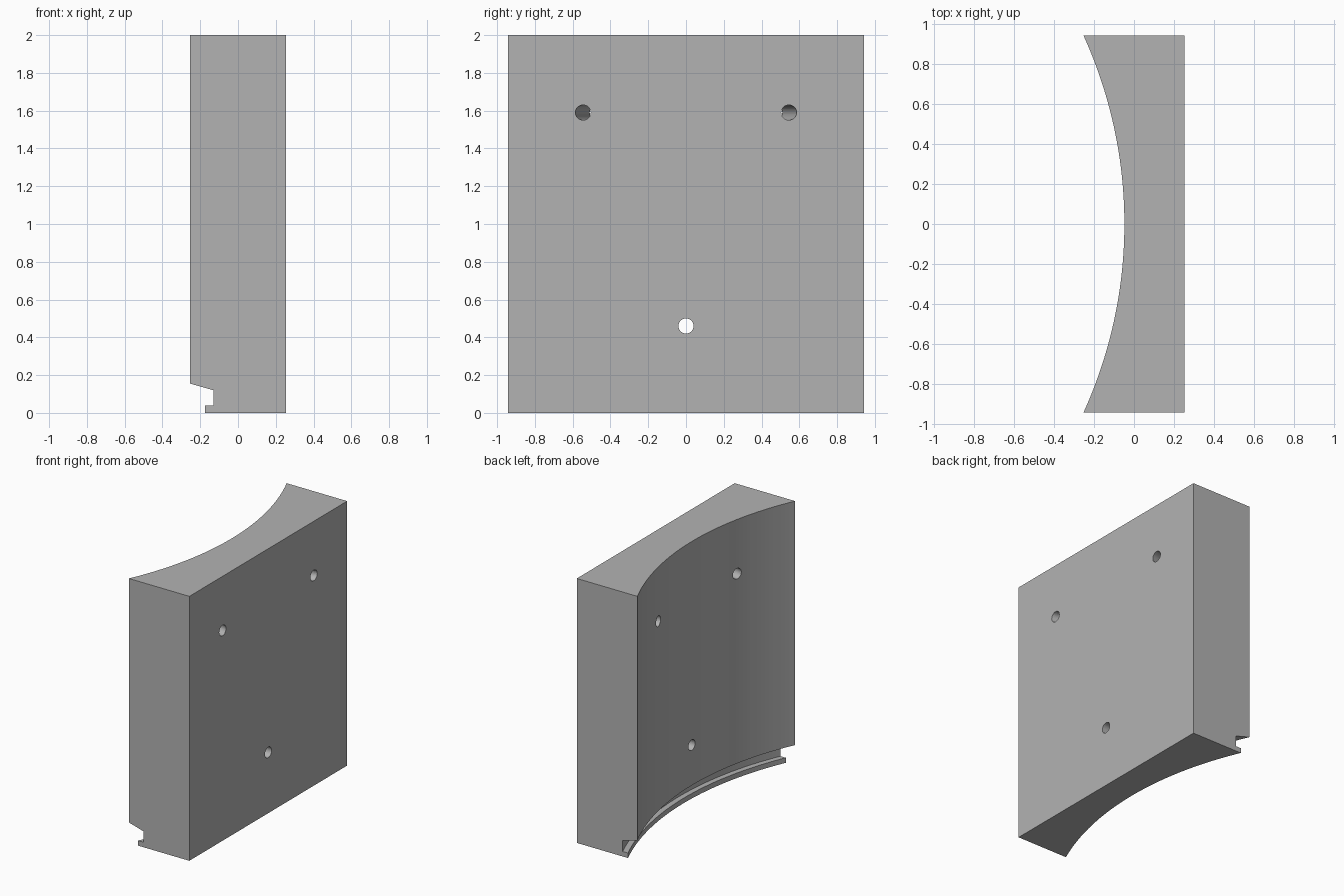
import bpy, bmesh, math
from mathutils import Matrix, Vector

if "Cube" in bpy.data.objects:
    bpy.data.objects.remove(bpy.data.objects["Cube"], do_unlink=True)

AXIS_X = -2.32          # vertical axis of the curved face
HALF_X, HALF_Y, HEIGHT = 0.253, 0.943, 2.0

grey = bpy.data.materials.new("plain grey")
grey.use_nodes = True
colour = (0.45, 0.45, 0.45, 1)
grey.diffuse_color = colour
grey.node_tree.nodes["Principled BSDF"].inputs["Base Color"].default_value = colour


def finish(name, bm):
    bmesh.ops.recalc_face_normals(bm, faces=bm.faces)
    mesh = bpy.data.meshes.new(name)
    bm.to_mesh(mesh)
    bm.free()
    mesh.materials.append(grey)
    obj = bpy.data.objects.new(name, mesh)
    bpy.context.collection.objects.link(obj)
    return obj


def cut(target, cutter):
    cutter.hide_render = True
    mod = target.modifiers.new(cutter.name, "BOOLEAN")
    mod.operation = "DIFFERENCE"
    mod.solver = "EXACT"
    mod.object = cutter
    bpy.context.view_layer.objects.active = target
    bpy.ops.object.modifier_apply(modifier=mod.name)
    bpy.data.objects.remove(cutter, do_unlink=True)


# Solid block
bm = bmesh.new()
bmesh.ops.create_cube(bm, size=1)
bmesh.ops.scale(bm, vec=(2 * HALF_X, 2 * HALF_Y, HEIGHT), verts=bm.verts)
bmesh.ops.translate(bm, vec=(0, 0, HEIGHT / 2), verts=bm.verts)
block = finish("curved_block", bm)

# Curved face with the undercut groove and bottom lip, swept round the axis
profile = [(1.5, 2.2), (2.272, 2.2), (2.272, 0.155), (2.384, 0.12),
           (2.384, 0.038), (2.343, 0.038), (2.343, -0.2), (1.5, -0.2)]
bm = bmesh.new()
sweep = math.radians(60)
turn = Matrix.Rotation(-sweep / 2, 3, "Z")
centre = Vector((AXIS_X, 0, 0))
first = bm.faces.new([bm.verts.new(centre + turn @ Vector((r, 0, z))) for r, z in profile])
bmesh.ops.spin(bm, geom=[first] + first.edges[:] + first.verts[:], cent=centre,
               axis=(0, 0, 1), angle=sweep, steps=72)
bmesh.ops.remove_doubles(bm, verts=bm.verts, dist=1e-5)
cut(block, finish("curve_cutter", bm))

# Three bolt holes aimed at the axis: upper pair and one low in the middle
for side, z in ((-1, 1.59), (1, 1.59), (0, 0.46)):
    aim = side * math.atan2(0.545, HALF_X - AXIS_X)
    bm = bmesh.new()
    bmesh.ops.create_cone(bm, cap_ends=True, segments=32, radius1=0.04, radius2=0.04, depth=1.2)
    bm.transform(Matrix.Translation((AXIS_X, 0, z)) @ Matrix.Rotation(aim, 4, "Z")
                 @ Matrix.Translation((2.45, 0, 0)) @ Matrix.Rotation(math.pi / 2, 4, "Y"))
    cut(block, finish("hole_cutter", bm))

for poly in block.data.polygons:
    poly.material_index = 0
